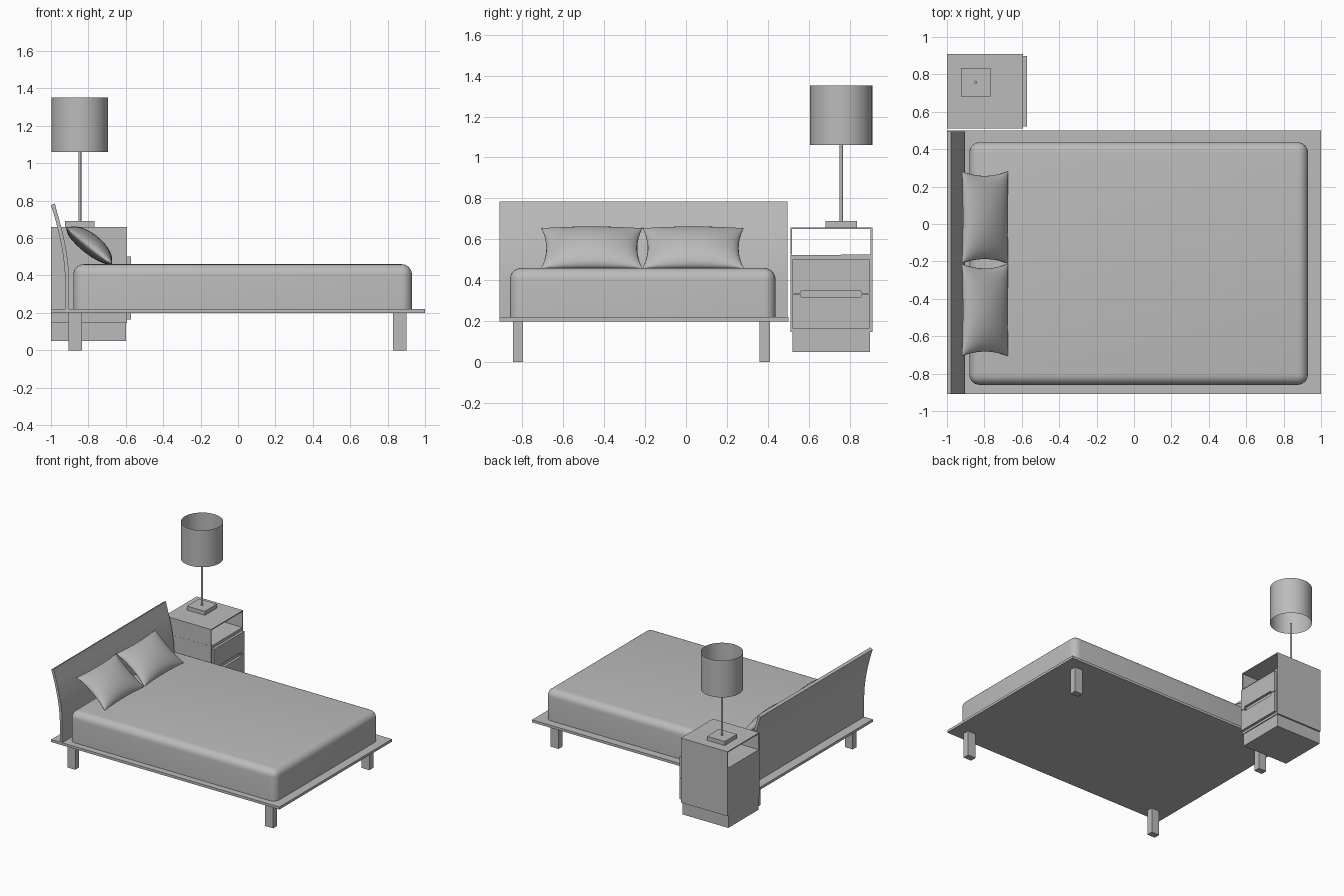
import bpy, bmesh, math
from mathutils import Vector

cube = bpy.data.objects.get("Cube")
if cube:
    bpy.data.objects.remove(cube, do_unlink=True)

grey = bpy.data.materials.new("plain grey")
grey.use_nodes = True
colour = (0.5, 0.5, 0.5, 1)
grey.diffuse_color = colour
grey.node_tree.nodes["Principled BSDF"].inputs["Base Color"].default_value = colour


def finish(name, bm, smooth=None):
    """Turn a bmesh into a named, coloured object."""
    bmesh.ops.recalc_face_normals(bm, faces=bm.faces)
    mesh = bpy.data.meshes.new(name)
    bm.to_mesh(mesh)
    bm.free()
    mesh.materials.append(grey)
    obj = bpy.data.objects.new(name, mesh)
    bpy.context.collection.objects.link(obj)
    if smooth:
        bpy.ops.object.select_all(action='DESELECT')
        obj.select_set(True)
        bpy.context.view_layer.objects.active = obj
        bpy.ops.object.shade_smooth_by_angle(angle=math.radians(smooth))
    return obj


def box_mesh(x, y, z):
    bm = bmesh.new()
    bmesh.ops.create_cube(bm, size=1)
    for v in bm.verts:
        for i, (lo, hi) in enumerate((x, y, z)):
            v.co[i] = hi if v.co[i] > 0 else lo
    return bm


def box(name, x, y, z):
    return finish(name, box_mesh(x, y, z))


def prism(name, points, offset, smooth=None):
    """Extrude a closed outline of 3D points along an offset."""
    bm = bmesh.new()
    face = bm.faces.new([bm.verts.new(p) for p in points])
    ext = bmesh.ops.extrude_face_region(bm, geom=[face])
    moved = [g for g in ext["geom"] if isinstance(g, bmesh.types.BMVert)]
    bmesh.ops.translate(bm, verts=moved, vec=Vector(offset))
    return finish(name, bm, smooth)


# Bed platform and legs
box("bed_platform", (-1, 1), (-0.91, 0.5), (0.2, 0.22))
for end, x in (("head", -0.905), ("foot", 0.83)):
    for side, y in (("right", -0.845), ("left", 0.36)):
        box(f"{end}_{side}_leg", (x, x + 0.07), (y, y + 0.05), (0, 0.2))

# Mattress: rounded everywhere but the bottom edge
bm = box_mesh((-0.88, 0.93), (-0.86, 0.437), (0.22, 0.46))
edges = [e for e in bm.edges if max(v.co.z for v in e.verts) > 0.4]
bmesh.ops.bevel(bm, geom=edges, offset=0.055, segments=6, profile=0.5, affect='EDGES')
finish("mattress", bm, 40)

# Headboard: thin board that curves back toward the top
curve = []
for i in range(15):
    t = i / 14
    curve.append((-0.925 - 0.075 * max(0, (t - 0.3) / 0.7) ** 1.7, 0.22 + 0.555 * t))
outline = [(x, -0.91, z) for x, z in curve]
outline += [(x + 0.021, -0.91, z + 0.01 * (z > 0.75)) for x, z in reversed(curve)]
prism("headboard", outline, (0, 1.405, 0), 35)

# Pillows: pinched cushions leaning on the headboard
along = Vector((0.785, 0, -0.62)).normalized()
normal = Vector((0.62, 0, 0.785)).normalized()
n = 20


def pillow(name, y):
    bm = bmesh.new()
    centre = Vector((-0.797, y, 0.557))
    for up, thick in ((1, 0.068), (-1, 0.04)):
        bmesh.ops.create_grid(bm, x_segments=n, y_segments=n, size=1)
        for v in [v for v in bm.verts if not v.tag]:
            u, w = (math.sin(c * math.pi / 2) for c in v.co.xy)
            bulge = max(0, (1 - u * u) * (1 - w * w)) ** 0.5
            s = 0.157 * u * (1 - 0.06 * (1 - w * w))
            t = 0.247 * w * (1 - 0.1 * (1 - u * u))
            v.co = centre + along * s + normal * (up * thick * bulge) + Vector((0, t, 0))
            v.tag = True
    bmesh.ops.remove_doubles(bm, verts=bm.verts, dist=0.0005)
    finish(name, bm, 60)


pillow("right_pillow", -0.46)
pillow("left_pillow", 0.035)

# Nightstand: plinth, solid body, and an open shelf through the top
box("nightstand_plinth", (-1, -0.6), (0.52, 0.898), (0.05, 0.147))
y0, y1, z0, zf, zt, w = 0.51, 0.91, 0.147, 0.525, 0.658, 0.008
frame = [(y0, z0), (y1, z0), (y1, zt), (y0, zt), (y0, zf), (y0 + w, zf),
         (y0 + w, zt - w), (y1 - w, zt - w), (y1 - w, zf), (y0, zf - 0.0005)]
prism("nightstand_body", [(-1, y, z) for y, z in frame], (0.407, 0, 0))

# Drawer fronts: mirrored plates whose notches form the pull slot
mid, gap, slot, r = 0.333, 0.002, 0.018, 0.006
for name, s, edge in (("lower_drawer", -1, 0.165), ("upper_drawer", 1, 0.502)):
    inner, notch = mid + s * gap, mid + s * slot
    plate = [(0.52, edge), (0.897, edge), (0.897, inner), (0.857, inner),
             (0.857, notch - s * r), (0.857 - r, notch), (0.56 + r, notch),
             (0.56, notch - s * r), (0.56, inner), (0.52, inner)]
    prism(name, [(-0.593, y, z) for y, z in plate], (0.02, 0, 0))

# Table lamp: square foot, thin rod, open round shade
lx, ly = -0.846, 0.758
box("lamp_base", (lx - 0.078, lx + 0.078), (ly - 0.076, ly + 0.076), (0.658, 0.69))


def tube(name, radius, z_low, z_high, sides, caps):
    bm = bmesh.new()
    bmesh.ops.create_cone(bm, cap_ends=caps, segments=sides, radius1=radius,
                          radius2=radius, depth=z_high - z_low)
    bmesh.ops.translate(bm, verts=bm.verts, vec=(lx, ly, (z_low + z_high) / 2))
    finish(name, bm, 35)


tube("lamp_rod", 0.008, 0.69, 1.06, 16, True)
tube("lamp_shade", 0.152, 1.06, 1.352, 48, False)
